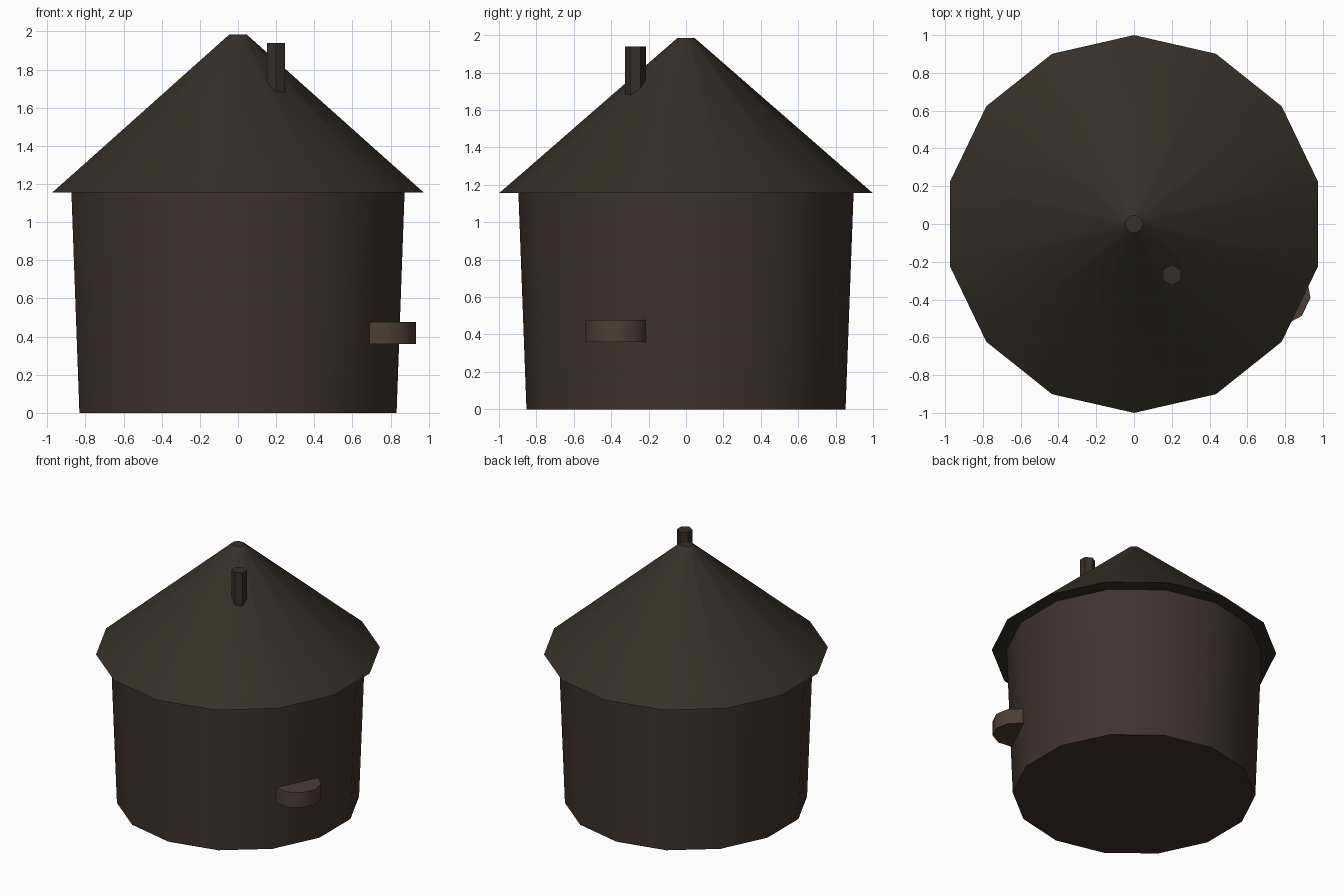
import bpy, bmesh
from math import cos, sin, radians, pi

if "Cube" in bpy.data.objects:
    bpy.data.objects.remove(bpy.data.objects["Cube"])

SIDES = 14


def material(name, rgb):
    m = bpy.data.materials.new(name)
    m.diffuse_color = (*rgb, 1)
    m.use_nodes = True
    m.node_tree.nodes["Principled BSDF"].inputs["Base Color"].default_value = m.diffuse_color
    return m


def finish(name, bm, mat):
    bmesh.ops.recalc_face_normals(bm, faces=bm.faces)
    me = bpy.data.meshes.new(name)
    bm.to_mesh(me)
    bm.free()
    me.materials.append(mat)
    ob = bpy.data.objects.new(name, me)
    bpy.context.collection.objects.link(ob)
    bpy.ops.object.select_all(action='DESELECT')
    ob.select_set(True)
    bpy.context.view_layer.objects.active = ob
    bpy.ops.object.shade_smooth_by_angle(angle=radians(40))
    return ob


def lathe(name, profile, sides, mat, center=(0, 0), start=pi / 2, cap_low=False, cap_high=False):
    """Revolve (radius, height) points into a ring-by-ring faceted solid."""
    bm = bmesh.new()
    rings = []
    for r, z in profile:
        rings.append([bm.verts.new((center[0] + r * cos(start + 2 * pi * i / sides),
                                    center[1] + r * sin(start + 2 * pi * i / sides), z))
                      for i in range(sides)])
    for a, b in zip(rings, rings[1:]):
        for i in range(sides):
            j = (i + 1) % sides
            bm.faces.new((a[i], a[j], b[j], b[i]))
    if cap_low:
        bm.faces.new(rings[0][::-1])
    if cap_high:
        bm.faces.new(rings[-1])
    return finish(name, bm, mat)


wall_mat = material("dark_wood", (0.05, 0.033, 0.026))
roof_mat = material("dark_thatch", (0.036, 0.03, 0.021))
ledge_mat = material("ledge_wood", (0.075, 0.048, 0.036))
pipe_mat = material("chimney_dark", (0.036, 0.028, 0.022))

# Slightly flared round wall with floor
lathe("wall", [(0.853, 0), (0.896, 1.155)], SIDES, wall_mat, cap_low=True)

# Conical roof: eave underside, slope, small flat tip
lathe("roof", [(0.896, 1.155), (1.0, 1.155), (0.86, 1.276), (0.046, 1.985)],
      SIDES, roof_mat, cap_high=True)

# Six-sided chimney sunk into the roof
lathe("chimney", [(0.055, 1.64), (0.055, 1.94)], 6, pipe_mat,
      center=(0.2, -0.27), cap_low=True, cap_high=True)

# Ten-sided ledge half sunk into the wall facet at the front right
a = radians(-90 + 2.5 * 360 / SIDES)
lathe("ledge", [(0.17, 0.36), (0.17, 0.477)], 10, ledge_mat,
      center=(0.85 * cos(a), 0.85 * sin(a)), start=a + radians(18),
      cap_low=True, cap_high=True)
